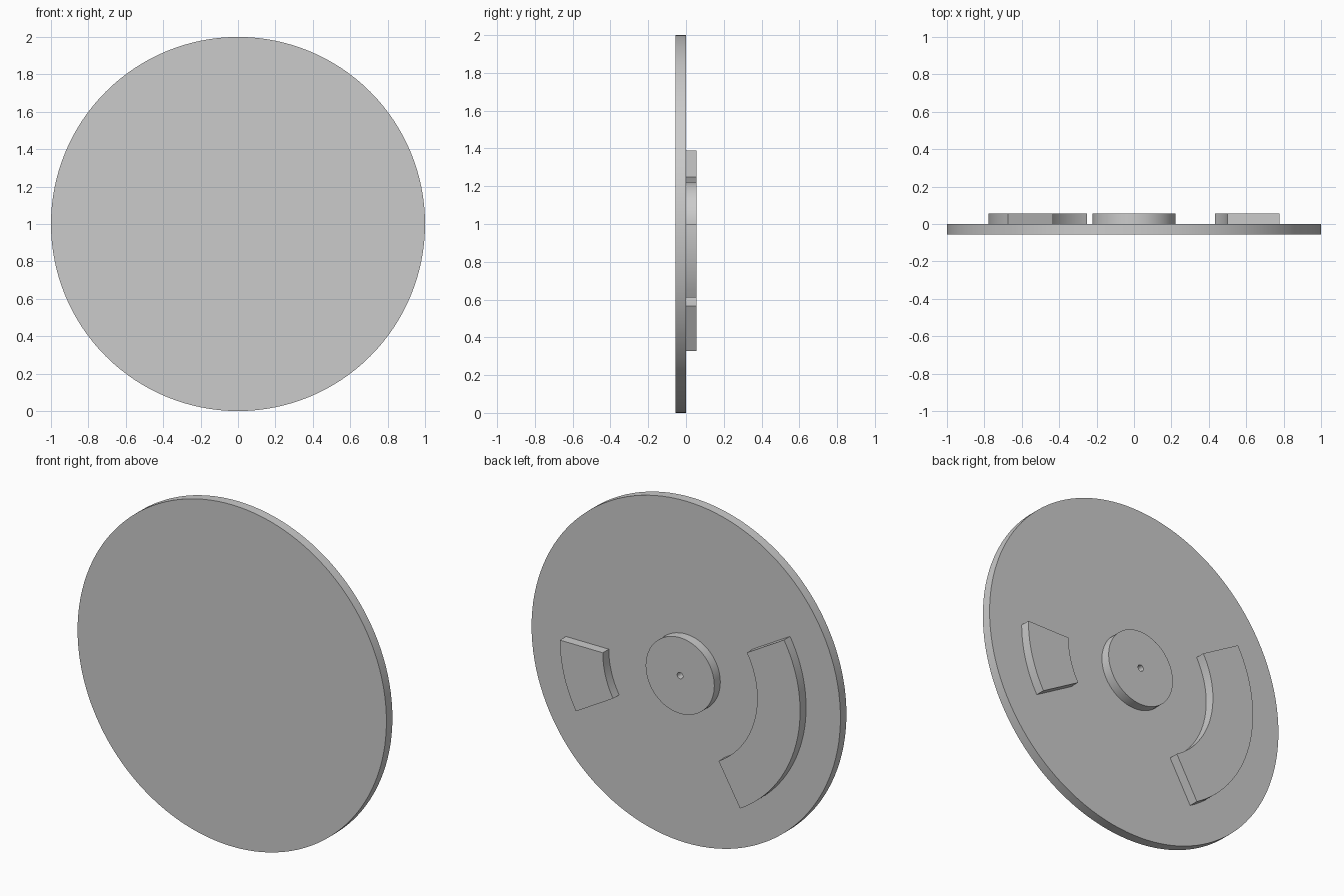
import bpy, bmesh
from math import radians, cos, sin, pi

cube = bpy.data.objects.get("Cube")
if cube:
    bpy.data.objects.remove(cube)

UNIT = 1 / 18      # plate thickness; the other sizes are multiples of it
CENTRE_Z = 1.0

grey = bpy.data.materials.new("plain grey")
grey.use_nodes = True
colour = (0.6, 0.6, 0.6, 1)
grey.diffuse_color = colour
grey.node_tree.nodes["Principled BSDF"].inputs["Base Color"].default_value = colour


def arc(radius, start, end, steps):
    """Points along an arc, angles in degrees from +x towards +z."""
    angles = [radians(start + (end - start) * i / steps) for i in range(steps + 1)]
    return [(radius * cos(a), radius * sin(a)) for a in angles]


def finish(name, bm):
    """Turn a bmesh into a shaded grey object."""
    bmesh.ops.recalc_face_normals(bm, faces=bm.faces)
    mesh = bpy.data.meshes.new(name)
    bm.to_mesh(mesh)
    bm.free()
    mesh.materials.append(grey)
    obj = bpy.data.objects.new(name, mesh)
    bpy.context.collection.objects.link(obj)
    bpy.ops.object.select_all(action="DESELECT")
    obj.select_set(True)
    bpy.context.view_layer.objects.active = obj
    bpy.ops.object.shade_smooth_by_angle(angle=radians(30))
    return obj


def slab(name, outline, y0, y1):
    """Extrude a closed x-z outline along y."""
    bm = bmesh.new()
    face = bm.faces.new([bm.verts.new((x, y0, CENTRE_Z + z)) for x, z in outline])
    grown = bmesh.ops.extrude_face_region(bm, geom=[face], use_keep_orig=True)
    moved = [v for v in grown["geom"] if isinstance(v, bmesh.types.BMVert)]
    bmesh.ops.translate(bm, verts=moved, vec=(0, y1 - y0, 0))
    return finish(name, bm)


def pierced_disc(name, outer, inner, y0, y1, sides):
    """Disc with a round hole, as a closed ring."""
    bm = bmesh.new()
    profile = [(inner, y0), (outer, y0), (outer, y1), (inner, y1)]
    rings = []
    for r, y in profile:
        rings.append([bm.verts.new((r * cos(2 * pi * i / sides), y,
                                    CENTRE_Z + r * sin(2 * pi * i / sides)))
                      for i in range(sides)])
    for k, ring in enumerate(rings):
        after = rings[(k + 1) % len(rings)]
        for i in range(sides):
            j = (i + 1) % sides
            bm.faces.new((ring[i], ring[j], after[j], after[i]))
    return finish(name, bm)


# Main round plate
slab("base_disc", arc(1.0, 0, 360, 128)[:-1], -UNIT, 0)

# Raised hub with a small centre hole
pierced_disc("centre_hub", 4 * UNIT, UNIT / 3, 0, UNIT, 64)

# Raised curved tracks on the back
for name, start, end in (("long_arc_track", 150, 240), ("short_arc_track", 330, 360)):
    steps = (end - start) // 3
    outline = arc(14 * UNIT, start, end, steps) + arc(9 * UNIT, end, start, steps)
    slab(name, outline, 0, UNIT)
